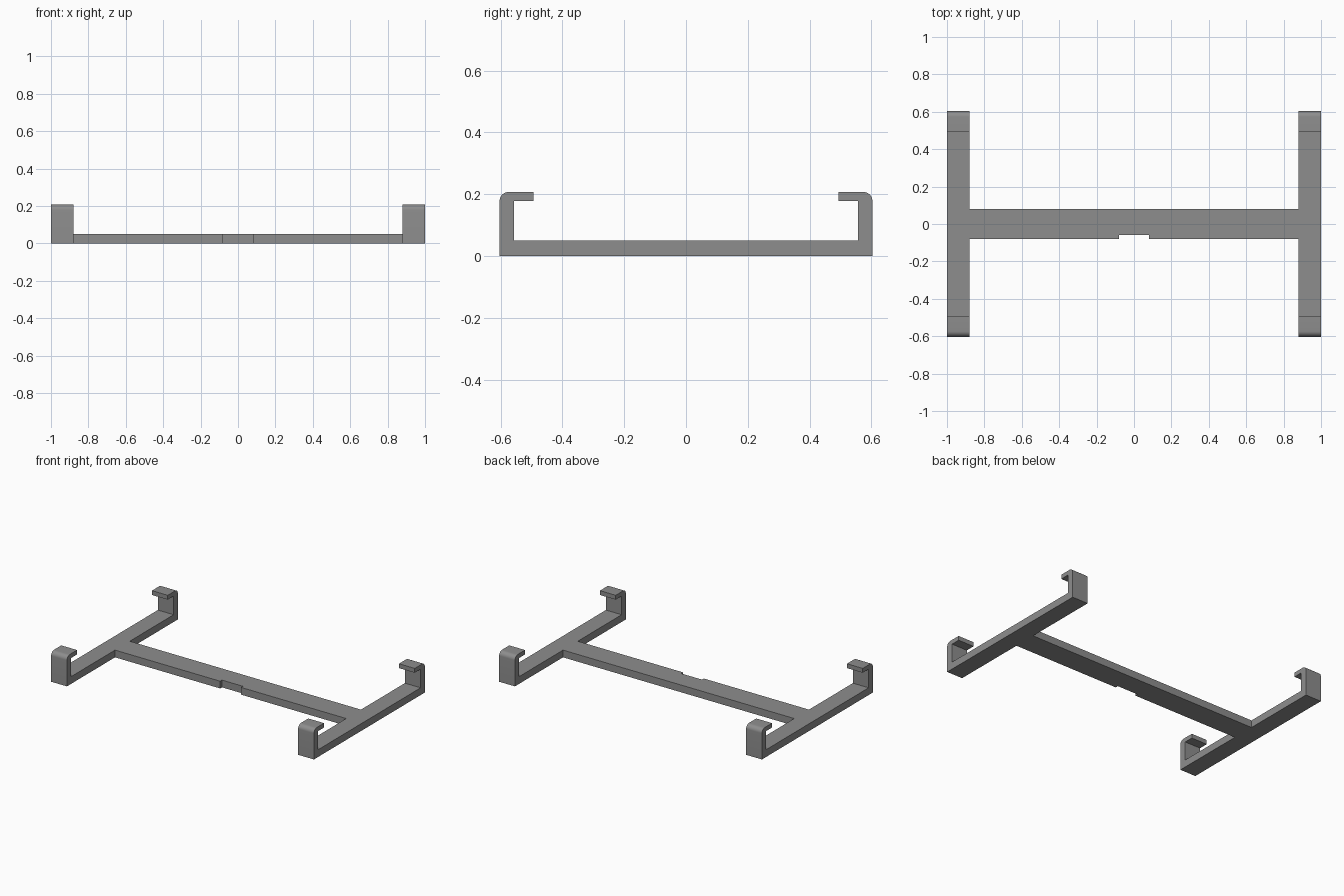
import bpy, bmesh, math
from mathutils import Vector

if "Cube" in bpy.data.objects:
    bpy.data.objects.remove(bpy.data.objects["Cube"])

grey = bpy.data.materials.new("mid grey")
grey.diffuse_color = (0.27, 0.27, 0.27, 1)
grey.use_nodes = True
grey.node_tree.nodes["Principled BSDF"].inputs["Base Color"].default_value = grey.diffuse_color


def extrude_outline(name, points, direction):
    """Solid made by pushing a closed outline along a direction."""
    bm = bmesh.new()
    face = bm.faces.new([bm.verts.new(p) for p in points])
    out = bmesh.ops.extrude_face_region(bm, geom=[face])
    moved = [v for v in out["geom"] if isinstance(v, bmesh.types.BMVert)]
    bmesh.ops.translate(bm, verts=moved, vec=Vector(direction))
    bmesh.ops.recalc_face_normals(bm, faces=bm.faces)
    mesh = bpy.data.meshes.new(name)
    bm.to_mesh(mesh)
    bm.free()
    mesh.materials.append(grey)
    obj = bpy.data.objects.new(name, mesh)
    bpy.context.collection.objects.link(obj)
    return obj


# Rail profile: flat base, upright, rounded shoulder and inward lip
Y, H, R = 0.603, 0.208, 0.03
BASE, WALL, LIP, LIP_Z = 0.05, 0.557, 0.493, 0.178
half = [(Y, 0)]
for i in range(9):
    a = math.radians(90 * i / 8)
    half.append((Y - R + R * math.cos(a), H - R + R * math.sin(a)))
half += [(LIP, H), (LIP, LIP_Z), (WALL, LIP_Z), (WALL, BASE)]
profile = half + [(-y, z) for y, z in reversed(half)]

# Cross beam outline with a shallow notch in the front edge
B, N = 0.08, 0.06
outline = [(-0.94, B), (-0.94, -B), (-0.08, -B), (-0.08, -N),
           (0.08, -N), (0.08, -B), (0.94, -B), (0.94, B)]
frame = extrude_outline("clip_frame", [(x, y, 0) for x, y in outline], (0, 0, BASE))

# Join a hooked rail to each end of the beam
for side, x in (("left", -1.0), ("right", 0.88)):
    rail = extrude_outline(side + "_rail", [(x, y, z) for y, z in profile], (0.12, 0, 0))
    rail.hide_render = True
    rail.hide_set(True)
    join = frame.modifiers.new("join_" + side, "BOOLEAN")
    join.operation = "UNION"
    join.solver = "EXACT"
    join.object = rail

# Bake the joins and drop the helper rails
depsgraph = bpy.context.evaluated_depsgraph_get()
joined = bpy.data.meshes.new_from_object(frame.evaluated_get(depsgraph))
frame.modifiers.clear()
frame.data = joined
for side in ("left", "right"):
    bpy.data.objects.remove(bpy.data.objects[side + "_rail"])

# Smooth only the rounded shoulders
bpy.context.view_layer.objects.active = frame
frame.select_set(True)
bpy.ops.object.shade_smooth_by_angle(angle=math.radians(30))
